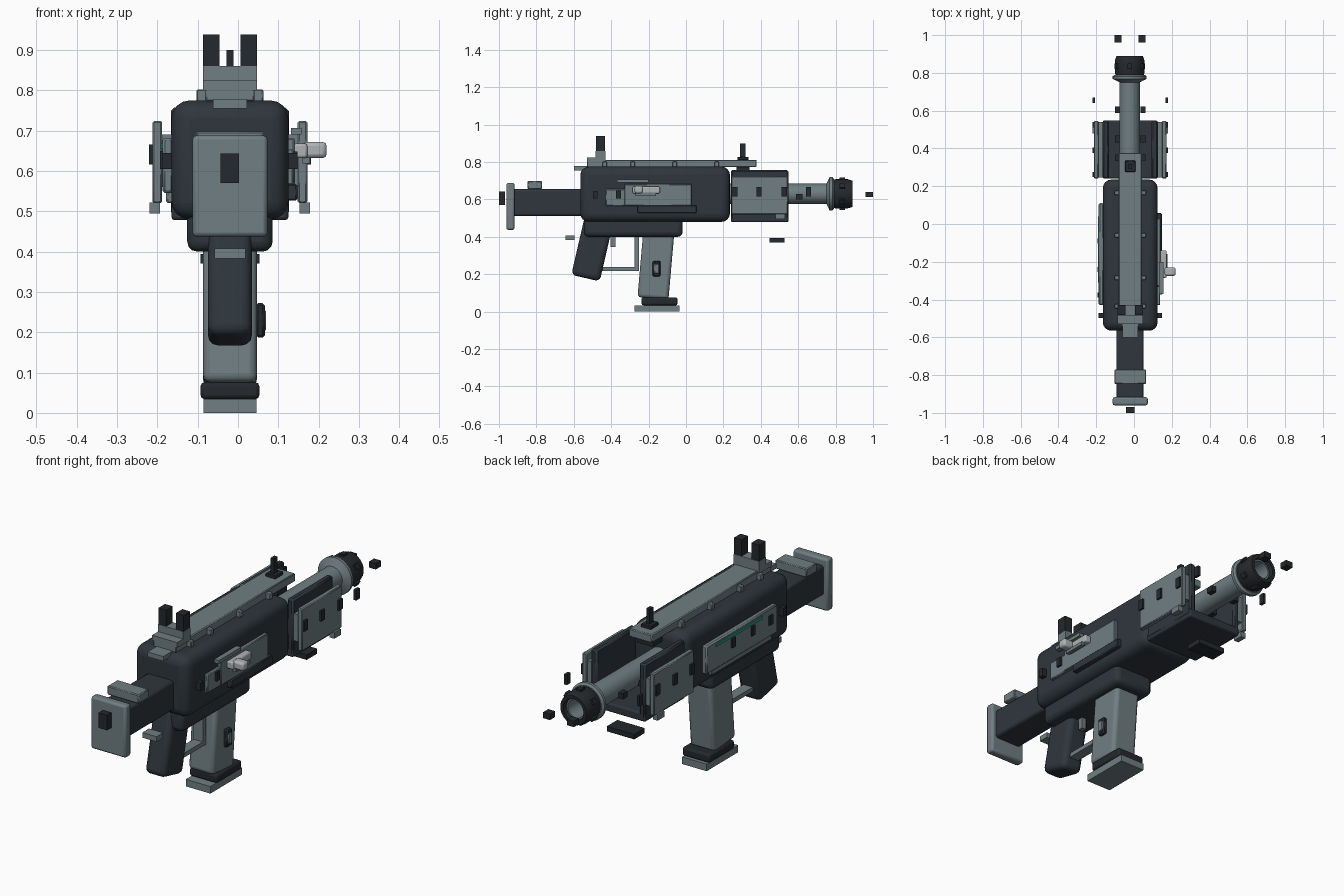
import bpy, math
from mathutils import Vector

old = bpy.data.objects.get("Cube")
if old:
    bpy.data.objects.remove(old)


def material(name, rgb):
    m = bpy.data.materials.new(name)
    m.use_nodes = True
    m.diffuse_color = (*rgb, 1)
    m.node_tree.nodes["Principled BSDF"].inputs["Base Color"].default_value = (*rgb, 1)
    return m


DARK = material("dark blue steel", (.028, .037, .046))
BLACK = material("blackened steel", (.018, .022, .026))
GREY = material("blue grey metal", (.16, .21, .225))
PALE = material("pale metal", (.42, .45, .46))
TEAL = material("teal stripe", (.03, .3, .23))
MID = -.02  # centre line of the model in x


def finish(ob, name, mat, bevel=0, segments=3):
    ob.name = name
    ob.data.materials.append(mat)
    if bevel:
        b = ob.modifiers.new("Bevel", 'BEVEL')
        b.width, b.segments = bevel, segments
        b.limit_method = 'ANGLE'
    bpy.ops.object.shade_smooth_by_angle(angle=math.radians(35))
    return ob


def box(name, mat, x, y, z, bevel=0, segments=3, tilt=0):
    """Box from (min, max) ranges; tilt turns it about x, in degrees."""
    lo, hi = Vector((x[0], y[0], z[0])), Vector((x[1], y[1], z[1]))
    bpy.ops.mesh.primitive_cube_add(size=1, location=(lo + hi) / 2)
    ob = bpy.context.object
    ob.scale = hi - lo
    bpy.ops.object.transform_apply(location=False, rotation=False)
    ob.rotation_euler.x = math.radians(tilt)
    return finish(ob, name, mat, bevel, segments)


def wide(w):
    """x range of a part of width w on the centre line."""
    return (MID - w / 2, MID + w / 2)


def pair(name, mat, inner, outer, y, z, bevel=0):
    """Same box on both sides, distances measured from the centre line."""
    for side, s in (("left", 1), ("right", -1)):
        xs = sorted((MID + s * inner, MID + s * outer))
        box(f"{side}_{name}", mat, xs, y, z, bevel, 1)


def span(c, w):
    return (c - w / 2, c + w / 2)


def lathe(name, mat, profile, sides=32):
    """Closed (radius, y) profile turned around the bore axis."""
    verts, faces, n = [], [], len(profile)
    for i in range(sides):
        a = math.tau * i / sides
        verts += [(r * math.cos(a), y, r * math.sin(a)) for r, y in profile]
        for j in range(n):
            k, ni = (j + 1) % n, (i + 1) % sides
            faces.append((i * n + j, i * n + k, ni * n + k, ni * n + j))
    me = bpy.data.meshes.new(name)
    me.from_pydata(verts, [], faces)
    ob = bpy.data.objects.new(name, me)
    bpy.context.collection.objects.link(ob)
    ob.location = (MID - .003, 0, .63)
    bpy.ops.object.select_all(action='DESELECT')
    ob.select_set(True)
    bpy.context.view_layer.objects.active = ob
    bpy.ops.object.mode_set(mode='EDIT')
    bpy.ops.mesh.select_all(action='SELECT')
    bpy.ops.mesh.normals_make_consistent(inside=False)
    bpy.ops.object.mode_set(mode='OBJECT')
    return finish(ob, name, mat)


# Receiver
box("receiver", DARK, wide(.29), (-.565, .235), (.48, .775), .045, 4)
box("lower_receiver", DARK, wide(.212), (-.545, -.018), (.4, .52), .025)

# Stock
box("stock_tube", DARK, wide(.143), (-.93, -.5), (.512, .655), .012, 2)
box("butt_plate", GREY, wide(.186), (-.96, -.917), (.437, .688), .01, 2)
box("butt_pad_stud", BLACK, wide(.046), (-1, -.968), (.57, .643))
box("cheek_rest", GREY, wide(.168), (-.847, -.77), (.655, .698), .004, 1)

# Grip and trigger
box("grip", DARK, wide(.109), (-.577, -.421), (.175, .515), .025, 3, -13)
box("grip_tab", GREY, wide(.076), (-.645, -.595), (.383, .408))
box("trigger_guard_bar", GREY, wide(.05), (-.46, -.25), (.217, .238))
box("trigger_guard_post", GREY, wide(.05), (-.275, -.25), (.217, .41))
box("trigger", GREY, wide(.025), (-.403, -.377), (.345, .41))

# Magazine
box("magazine", GREY, wide(.134), (-.243, -.077), (.07, .45), .018, 3, -5)
box("magazine_collar", BLACK, wide(.146), (-.238, -.045), (.034, .076), .01, 2)
box("magazine_base", GREY, wide(.131), (-.275, -.035), (0, .034))
box("magazine_latch", BLACK, (.044, .067), (-.178, -.137), (.187, .272), .006, 1)
box("magazine_latch_face", GREY, (.05, .07), (-.171, -.144), (.203, .255), .004, 1)

# Top rail
box("top_rail", GREY, wide(.123), (-.53, .377), (.772, .812), .004, 1)
box("rail_tail", GREY, wide(.084), (-.6, -.52), (.755, .778))
for y in (-.435, -.285, -.06, .165):
    pair("rail_stud", GREY, .055, .083, span(y, .024), (.772, .802), .003)

# Rear and front sights
box("rear_sight_base", GREY, wide(.134), (-.53, -.43), (.8, .825))
box("rear_sight_block", GREY, wide(.134), (-.484, -.43), (.8, .86))
pair("rear_sight_post", BLACK, .026, .067, (-.482, -.432), (.858, .938))
box("front_sight_mount", BLACK, wide(.085), (.27, .34), (.735, .775))
box("front_sight_base", BLACK, wide(.054), (.275, .335), (.81, .828), .003, 1)
box("front_sight_post", BLACK, wide(.018), (.29, .318), (.82, .9))

# Handguard: open trough with outer panels
box("handguard_floor", DARK, wide(.29), (.24, .548), (.478, .52), .008, 2)
pair("handguard_wall", DARK, .112, .146, (.24, .548), (.49, .757), .008)
pair("handguard_liner", GREY, .145, .169, (.245, .54), (.56, .69))
pair("handguard_panel", GREY, .168, .192, (.242, .545), (.52, .724), .004)
pair("panel_foot", GREY, .173, .199, (.478, .528), (.494, .522))
for y in (.262, .39, .525, .655):
    pair("panel_stud", BLACK, .187, .201, span(y, .028), (.616, .666))
box("handguard_lower_plate", BLACK, wide(.146), (.447, .527), (.37, .394))
for y in (.35, .45, .605):
    pair("barrel_peg", BLACK, .055, .08, span(y, .035), (.6, .628))

# Barrel and muzzle
lathe("barrel", GREY, [(.054, .22), (.054, .87), (.043, .87), (.043, .22)])
lathe("barrel_flange", GREY, [(.054, .75), (.068, .758), (.09, .768), (.09, .782),
                              (.08, .79), (.054, .79)])
lathe("muzzle", BLACK, [(.05, .785), (.074, .785), (.078, .8), (.078, .865),
                        (.07, .89), (.054, .89), (.05, .88)])
for i in range(6):
    a = math.tau * (i + .5) / 6
    stud = box("muzzle_stud", BLACK, (-.012, .012), (.82, .85), (-.012, .012))
    stud.location = (MID - .003 + .075 * math.cos(a), .835, .63 + .075 * math.sin(a))
    stud.rotation_euler.y = -a
pair("muzzle_pin", BLACK, .045, .082, (.96, 1), (.612, .64))

# Left receiver side: plate, charging handle
box("left_plate", GREY, (.12, .141), (-.33, .03), (.565, .682), .004, 1)
box("left_plate_rear", GREY, (.12, .138), (-.43, -.3), (.565, .655), .004, 1)
box("left_lower_strip", DARK, (.12, .147), (-.26, .057), (.527, .568), .004, 1)
box("handle_cover", GREY, (.132, .157), (-.37, -.2), (.69, .707))
box("handle_slide", PALE, (.138, .172), (-.285, -.14), (.632, .668), .006, 2)
box("handle_slot", GREY, (.16, .178), (-.27, -.16), (.618, .634))
box("charging_handle", PALE, (.16, .22), (-.275, -.23), (.632, .672), .01, 2)

# Right receiver side: plate with stripe
box("right_plate", GREY, (-.187, -.16), (-.43, .11), (.545, .682), .006, 1)
box("right_lower_strip", GREY, (-.178, -.16), (-.4, .06), (.52, .55), .004, 1)
box("right_stripe", TEAL, (-.191, -.186), (-.31, .04), (.656, .67))
for y in (-.09, -.24, -.375):
    box("right_plate_stud", BLACK, (-.194, -.18), span(y, .026), (.605, .65))
box("left_plate_stud", BLACK, (.13, .148), span(-.36, .026), (.605, .648))
pair("receiver_pin", BLACK, .14, .168, span(-.485, .025), (.605, .645))
